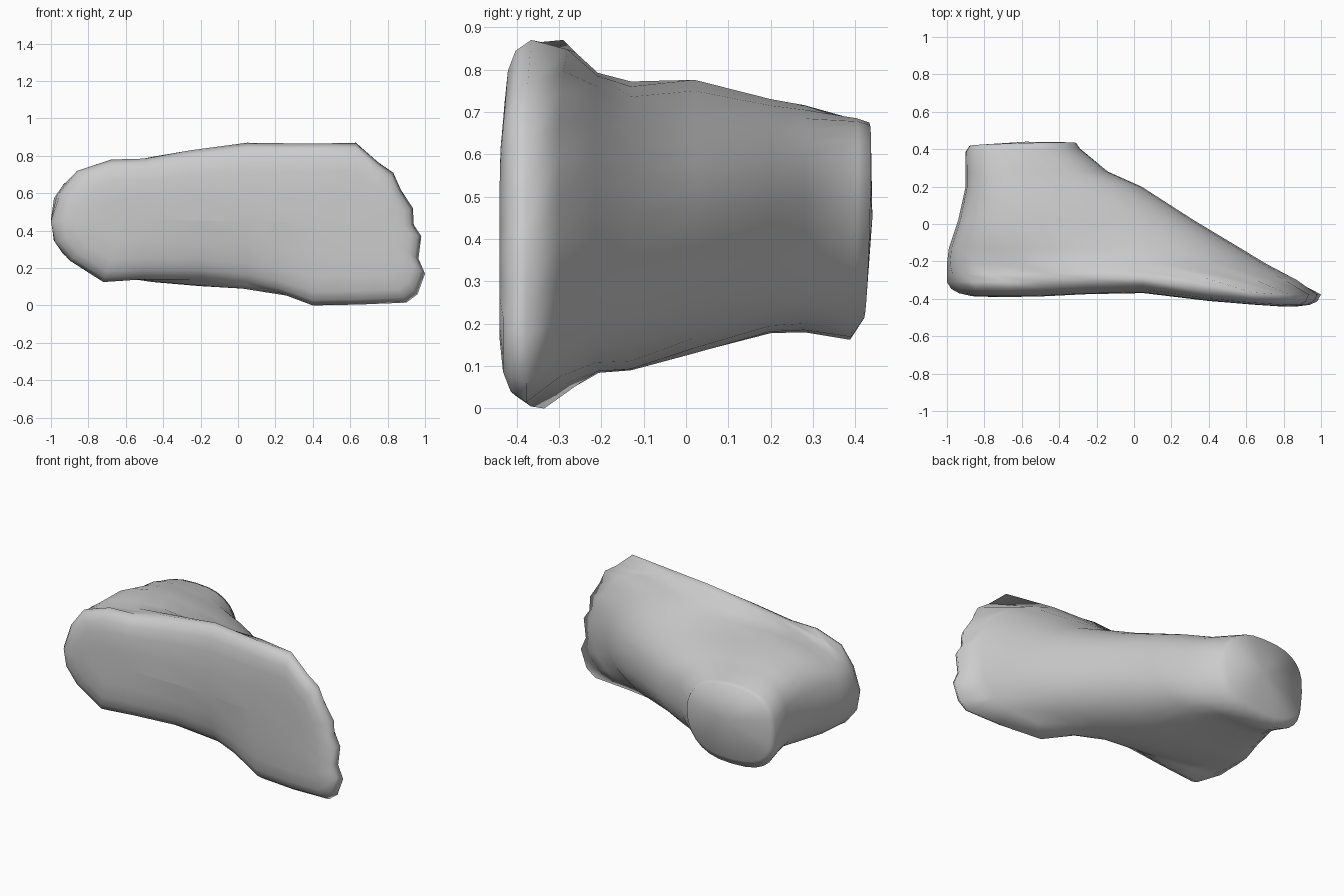
import bpy, bmesh, math

if "Cube" in bpy.data.objects:
    bpy.data.objects.remove(bpy.data.objects["Cube"])

# Footprint outline (x, z), from the toes over the outer side to the heel and back
OUTLINE = [
    (0.98, 0.37), (0.94, 0.43), (0.935, 0.52), (0.87, 0.62), (0.83, 0.71), (0.75, 0.765),
    (0.63, 0.87), (0.40, 0.865), (0.05, 0.87), (-0.25, 0.83), (-0.50, 0.785), (-0.68, 0.78),
    (-0.86, 0.72), (-0.95, 0.60), (-1.0, 0.45), (-0.98, 0.34), (-0.90, 0.24), (-0.72, 0.125),
    (-0.50, 0.14), (-0.20, 0.135), (0.05, 0.105), (0.20, 0.075), (0.40, 0.0), (0.65, 0.005),
    (0.90, 0.015), (0.96, 0.06), (1.0, 0.17), (0.965, 0.25)]
SEG = len(OUTLINE)

# Sole rings: y, shrink towards the foot's long axis, extra rounding behind the toes
SOLE = [(-0.39, 0.0, 0.0), (-0.39, 0.35, 0.0), (-0.388, 0.65, 0.002), (-0.38, 0.83, 0.01),
        (-0.362, 0.94, 0.015), (-0.325, 1.0, 0.015)]

# Upper rings: y, heel x, toe x, heel z low/high, toe z low/high, footprint weight
UPPER = [
    (-0.27, -1.00, 0.80, 0.13, 0.79, 0.00, 0.86, 0.4),
    (-0.21, -1.00, 0.70, 0.13, 0.79, 0.00, 0.79, 0.03),
    (-0.13, -0.99, 0.57, 0.13, 0.80, 0.01, 0.72, 0.0),
    (0.02, -0.94, 0.32, 0.14, 0.82, 0.10, 0.68, 0.0),
    (0.20, -0.90, 0.04, 0.18, 0.76, 0.17, 0.67, 0.0),
    (0.28, -0.90, -0.14, 0.18, 0.74, 0.18, 0.67, 0.0),
    (0.395, -0.90, -0.29, 0.16, 0.69, 0.17, 0.68, 0.0),
    (0.425, -0.88, -0.31, 0.21, 0.68, 0.21, 0.67, 0.0),
]


def power(value, n):
    return math.copysign(abs(value) ** (2 / n), value)


def sole_offset(x, z):
    # Lowered ball of the foot and recessed arch on the inner side
    ball = -0.052 * min(1, x / 0.8) if x > 0 else 0.0
    arch = 0.025 + 0.045 * max(0, min(1, (0.45 - z) / 0.3))
    return ball + arch * math.exp(-((x + 0.02) / 0.32) ** 2)


def sole_ring(bm, y, shrink, rounding):
    verts = []
    for x, z in OUTLINE:
        ax = max(-0.62, min(0.65, x))
        az = 0.45 - 0.02 * ax
        x, z = ax + (x - ax) * shrink, az + (z - az) * shrink
        lift = rounding * max(0, min(1, (0.5 - x) / 0.4))
        verts.append(bm.verts.new((x, y + lift + sole_offset(x, z), z)))
    return verts


def upper_ring(bm, y, x0, x1, a0, b0, a1, b1, weight):
    verts = []
    for i, (px, pz) in enumerate(OUTLINE):
        ang = math.tau * i / SEG
        n = 2.55 - 0.25 * math.cos(ang)
        u, v = power(math.cos(ang), n), power(math.sin(ang), n)
        t = (u + 1) / 2
        blend = t * t * (3 - 2 * t)
        low, high = a0 + (a1 - a0) * t ** 2.2, b0 + (b1 - b0) * blend
        x, z = x0 + (x1 - x0) * t, (low + high) / 2 + (high - low) / 2 * v
        x, z = x + (px - x) * weight, z + (pz - z) * weight
        fade = max(0, min(1, (-0.2 - y) / 0.12))
        dy = sole_offset(x, z) * fade
        if y > 0.35:
            # Slanted ankle end
            dy += 0.03 * (z - 0.43) + 0.03 * (x + 0.6)
        verts.append(bm.verts.new((x, y + dy, z)))
    return verts


# Foot and ankle lofted from the sole upward
bm = bmesh.new()
rings = [sole_ring(bm, *s) for s in SOLE] + [upper_ring(bm, *s) for s in UPPER]
for lower, upper in zip(rings, rings[1:]):
    for i in range(SEG):
        j = (i + 1) % SEG
        bm.faces.new((lower[i], lower[j], upper[j], upper[i]))

# Slightly domed ankle cap
tip = bm.verts.new((-0.58, 0.44, 0.45))
loop = rings[-1]
for i in range(SEG):
    bm.faces.new((loop[i], loop[(i + 1) % SEG], tip))
# The innermost sole ring closes along the middle of the foot
bmesh.ops.remove_doubles(bm, verts=bm.verts, dist=0.001)
bmesh.ops.recalc_face_normals(bm, faces=bm.faces)
for face in bm.faces:
    face.smooth = True

mesh = bpy.data.meshes.new("foot")
bm.to_mesh(mesh)
bm.free()
foot = bpy.data.objects.new("foot", mesh)
bpy.context.collection.objects.link(foot)

grey = bpy.data.materials.new("light grey")
grey.diffuse_color = (0.6, 0.6, 0.6, 1)
grey.use_nodes = True
grey.node_tree.nodes["Principled BSDF"].inputs["Base Color"].default_value = grey.diffuse_color
mesh.materials.append(grey)
